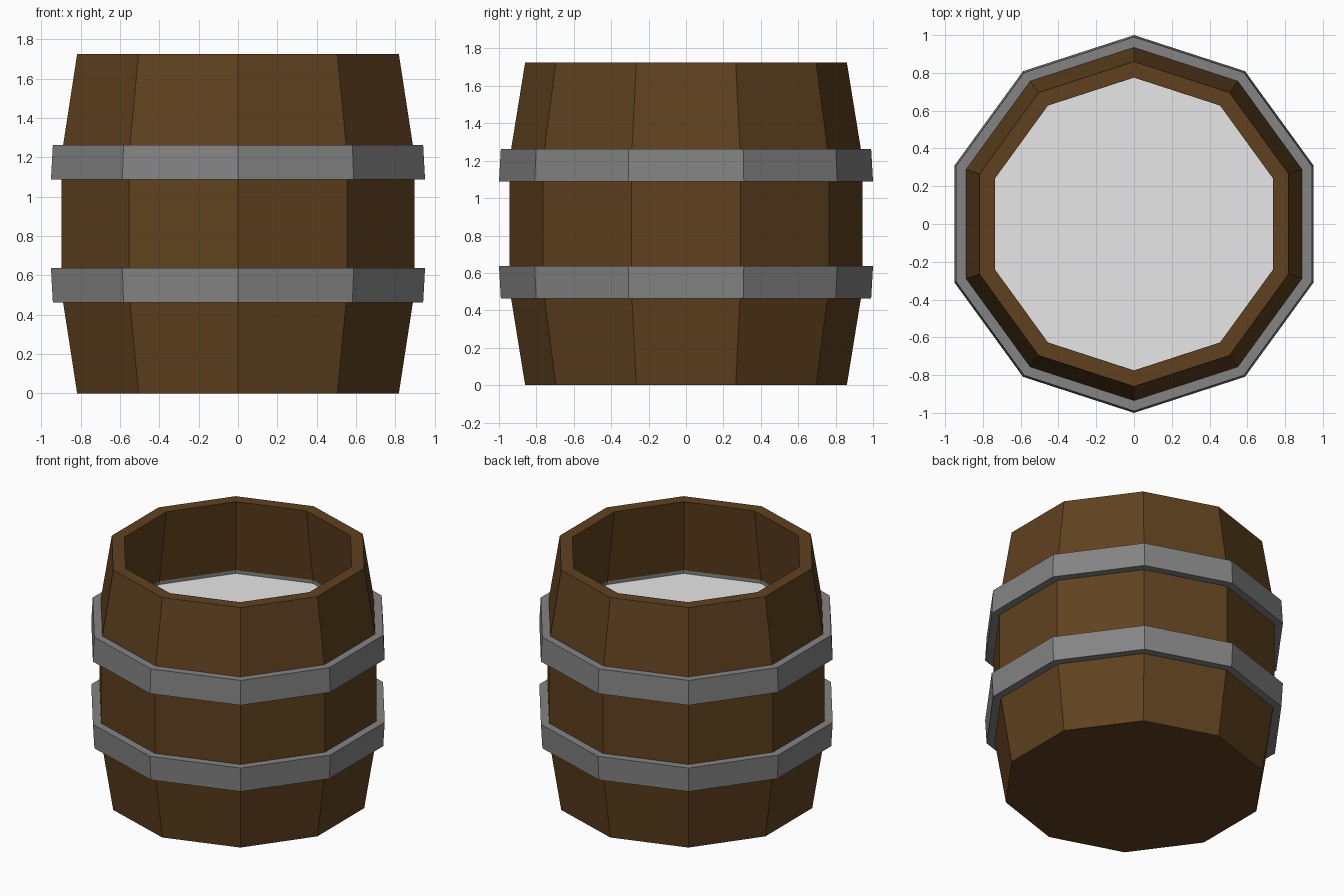
import bpy, bmesh, math

if "Cube" in bpy.data.objects:
    bpy.data.objects.remove(bpy.data.objects["Cube"])

SIDES = 10


def material(name, rgb):
    m = bpy.data.materials.new(name)
    m.diffuse_color = (*rgb, 1)
    m.use_nodes = True
    m.node_tree.nodes["Principled BSDF"].inputs["Base Color"].default_value = m.diffuse_color
    return m


wood = material("brown wood", (0.115, 0.053, 0.0135))
iron = material("grey iron", (0.23, 0.23, 0.23))
pale = material("pale liquid", (0.8, 0.8, 0.8))


def lathe(name, profile, mats, closed=False, caps=(), iron_spans=()):
    """Spin (radius, z) points into a ten-sided solid with a corner on +y."""
    bm = bmesh.new()
    rings = []
    for r, z in profile:
        ring = []
        for i in range(SIDES):
            a = math.pi / 2 + math.tau * i / SIDES
            ring.append(bm.verts.new((r * math.cos(a), r * math.sin(a), z)))
        rings.append(ring)
    spans = len(rings) if closed else len(rings) - 1
    for k in range(spans):
        lo, hi = rings[k], rings[(k + 1) % len(rings)]
        for i in range(SIDES):
            j = (i + 1) % SIDES
            f = bm.faces.new((lo[i], lo[j], hi[j], hi[i]))
            f.material_index = 1 if k in iron_spans else 0
    for k in caps:
        bm.faces.new(rings[k])
    bmesh.ops.recalc_face_normals(bm, faces=bm.faces)
    me = bpy.data.meshes.new(name)
    bm.to_mesh(me)
    bm.free()
    for m in mats:
        me.materials.append(m)
    ob = bpy.data.objects.new(name, me)
    bpy.context.collection.objects.link(ob)
    return ob


# Staved body: bulging outside, hollow inside, thin iron strip just above liquid
lathe("barrel_body",
      [(0.86, 0), (0.935, 0.463), (0.944, 0.637), (0.944, 1.088), (0.935, 1.262),
       (0.86, 1.725), (0.775, 1.725), (0.852, 1.197), (0.854, 1.12)],
      [wood, iron], caps=(0, -1), iron_spans=(7,))

# Two hoops, each tapering away from the middle of the barrel
lathe("lower_hoop", [(0.90, 0.463), (0.99, 0.463), (1.0, 0.637), (0.90, 0.637)],
      [iron], closed=True)
lathe("upper_hoop", [(0.90, 1.088), (1.0, 1.088), (0.99, 1.262), (0.90, 1.262)],
      [iron], closed=True)

# Liquid surface
lathe("liquid", [(0.852, 1.14), (0.852, 1.173)], [pale], caps=(0, 1))
